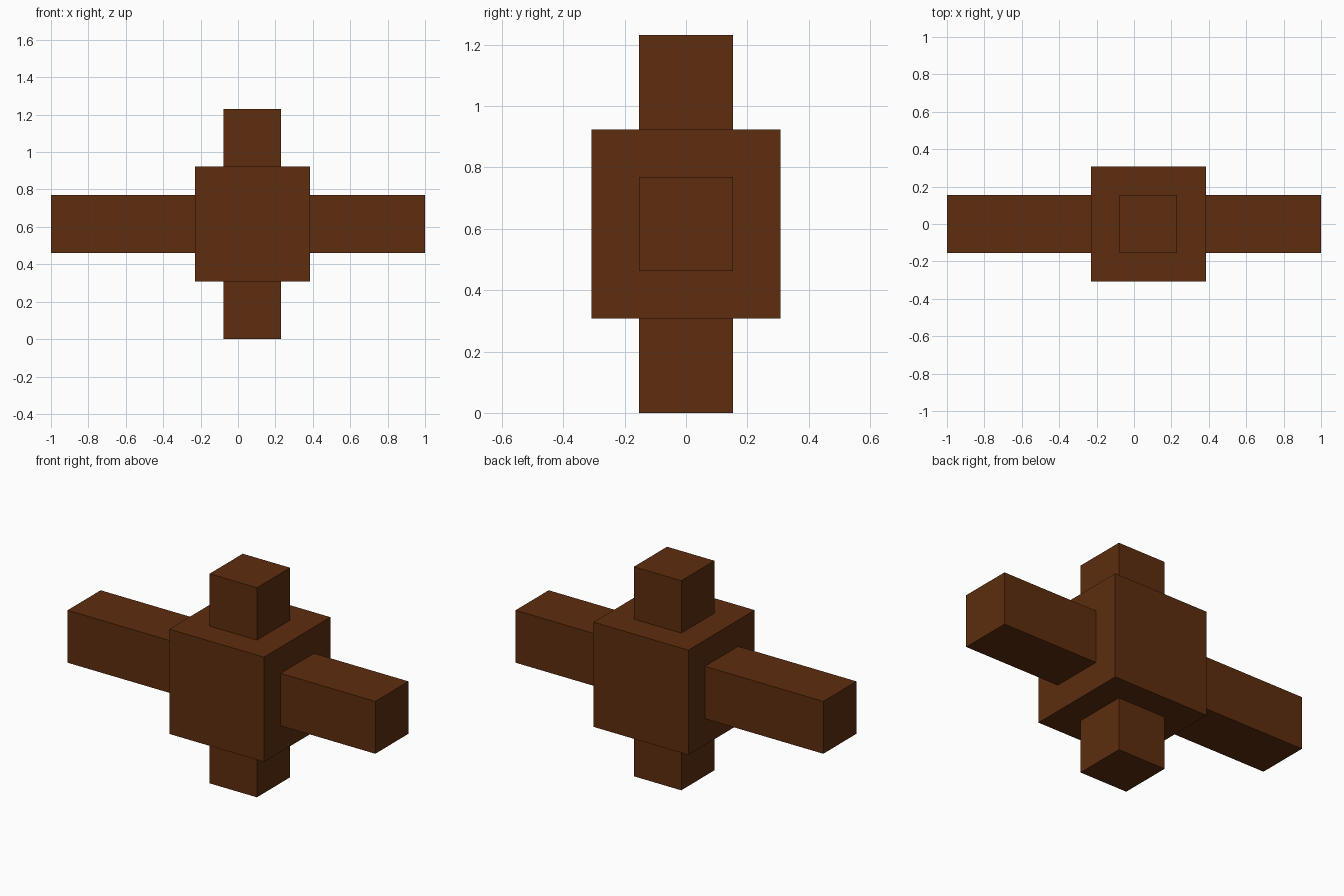
import bpy

if "Cube" in bpy.data.objects:
    bpy.data.objects.remove(bpy.data.objects["Cube"])

U = 2 / 13          # grid module: the model is 13 modules long
CX = 0.5 * U        # centre of the core along x
CZ = 4 * U          # centre height of the core

wood = bpy.data.materials.new("dark brown")
wood.diffuse_color = (0.11, 0.026, 0.0045, 1)
wood.use_nodes = True
wood.node_tree.nodes["Principled BSDF"].inputs["Base Color"].default_value = wood.diffuse_color


def box(name, x, z, sx, sy, sz):
    """Box centred on y = 0, sizes given in world units."""
    bpy.ops.mesh.primitive_cube_add(size=1, location=(x, 0, z))
    ob = bpy.context.object
    ob.name = name
    ob.scale = (sx, sy, sz)
    bpy.ops.object.transform_apply(location=False, rotation=False, scale=True)
    ob.data.materials.append(wood)
    return ob


# central cube
box("core_block", CX, CZ, 4 * U, 4 * U, 4 * U)

# side arms: the left one is a module longer
for name, side, length in (("left_arm", -1, 5 * U), ("right_arm", 1, 4 * U)):
    box(name, CX + side * (2 * U + length / 2), CZ, length, 2 * U, 2 * U)

# short stubs above and below
for name, side in (("bottom_stub", -1), ("top_stub", 1)):
    box(name, CX, CZ + side * 3 * U, 2 * U, 2 * U, 2 * U)
